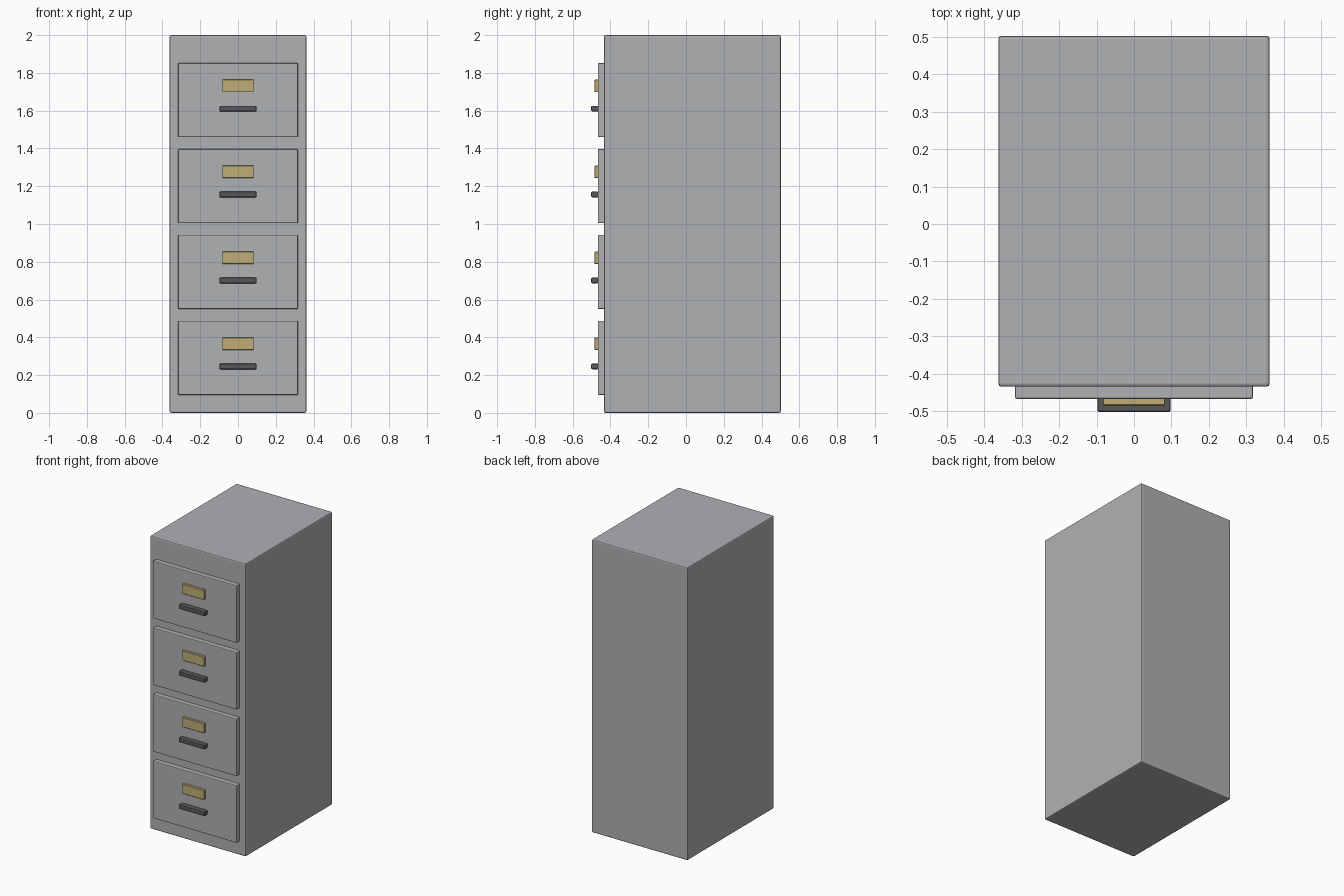
import bpy
import bmesh
from mathutils import Vector

old = bpy.data.objects.get("Cube")
if old:
    bpy.data.objects.remove(old, do_unlink=True)


def make_material(name, rgb):
    mat = bpy.data.materials.new(name)
    mat.use_nodes = True
    colour = (*rgb, 1.0)
    mat.diffuse_color = colour
    mat.node_tree.nodes["Principled BSDF"].inputs["Base Color"].default_value = colour
    return mat


grey = make_material("grey painted steel", (0.43, 0.44, 0.455))
dark = make_material("dark handle metal", (0.095, 0.095, 0.105))
brass = make_material("pale brass", (0.53, 0.42, 0.185))


def bevelled_box(name, low, high, mat, bevel, segments=2):
    """Box between two opposite corners, with rounded edges."""
    low, high = Vector(low), Vector(high)
    centre, size = (low + high) / 2, high - low
    bm = bmesh.new()
    bmesh.ops.create_cube(bm, size=1)
    bmesh.ops.scale(bm, vec=size, verts=bm.verts)
    bmesh.ops.bevel(bm, geom=bm.edges[:], offset=bevel, segments=segments,
                    profile=0.5, affect='EDGES')
    mesh = bpy.data.meshes.new(name)
    bm.to_mesh(mesh)
    bm.free()
    mesh.materials.append(mat)
    obj = bpy.data.objects.new(name, mesh)
    obj.location = centre
    bpy.context.collection.objects.link(obj)
    return obj


# Cabinet shell
FRONT = -0.434
bevelled_box("cabinet_body", (-0.362, FRONT, 0), (0.362, 0.502, 2), grey, 0.008)

# Four identical drawers, each with a label holder and a pull
FACE = -0.467
for i in range(4):
    z = 0.095 + 0.455 * i
    n = i + 1
    bevelled_box(f"drawer_front_{n}", (-0.317, FACE, z),
                 (0.317, FRONT + 0.01, z + 0.392), grey, 0.005)
    bevelled_box(f"label_holder_{n}", (-0.083, -0.484, z + 0.238),
                 (0.083, FACE + 0.005, z + 0.304), brass, 0.002, 1)
    bevelled_box(f"drawer_handle_{n}", (-0.098, -0.502, z + 0.136),
                 (0.098, FACE + 0.005, z + 0.166), dark, 0.006)
